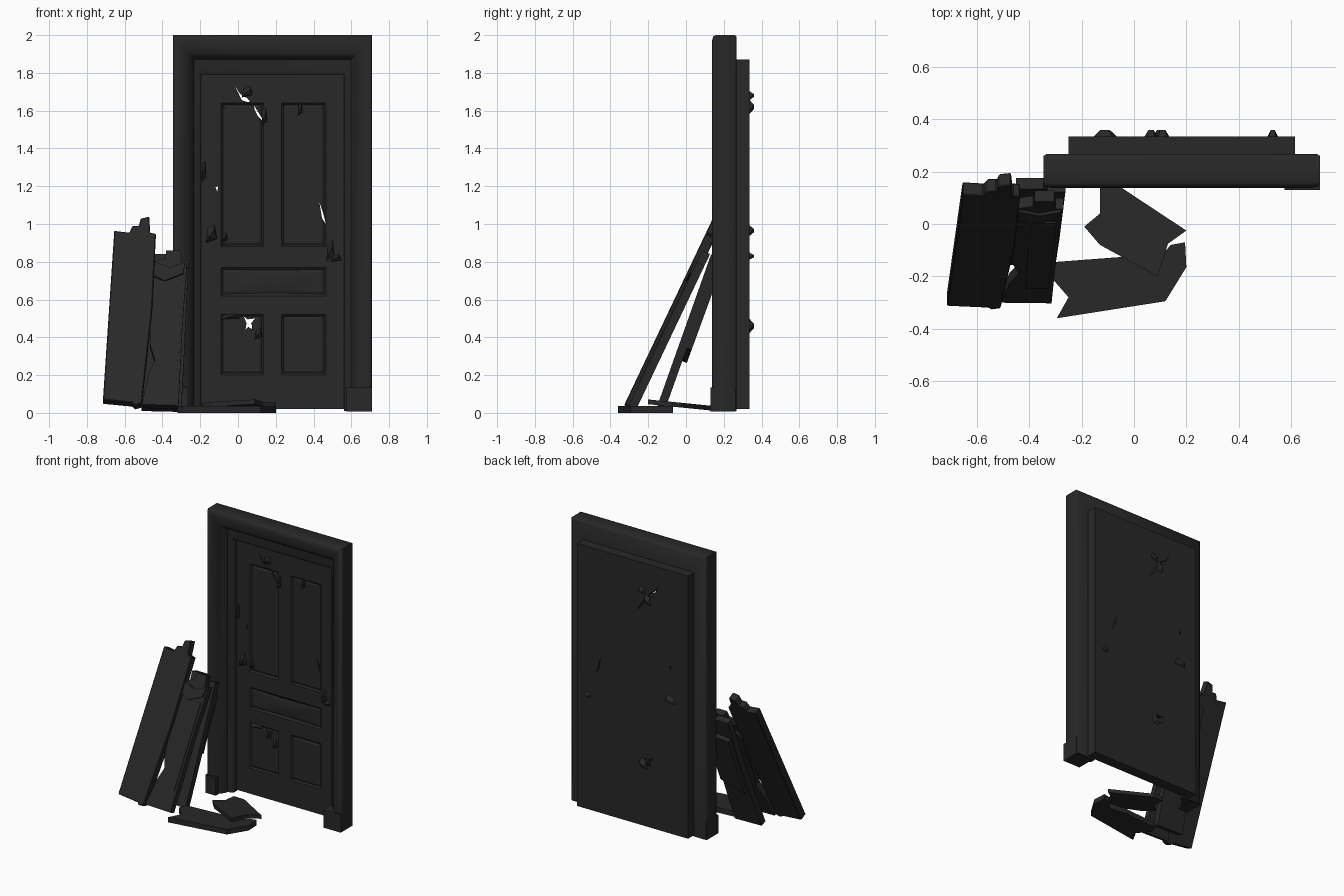
import bpy, bmesh, math
from mathutils import Vector

if "Cube" in bpy.data.objects:
    bpy.data.objects.remove(bpy.data.objects["Cube"])

charcoal = bpy.data.materials.new("charcoal")
charcoal.diffuse_color = (0.021, 0.021, 0.021, 1)
charcoal.use_nodes = True
charcoal.node_tree.nodes["Principled BSDF"].inputs["Base Color"].default_value = charcoal.diffuse_color


def finish(bm, name):
    bmesh.ops.recalc_face_normals(bm, faces=bm.faces)
    me = bpy.data.meshes.new(name)
    bm.to_mesh(me)
    bm.free()
    me.materials.append(charcoal)
    ob = bpy.data.objects.new(name, me)
    bpy.context.collection.objects.link(ob)
    return ob


def select(ob):
    bpy.ops.object.select_all(action='DESELECT')
    ob.select_set(True)
    bpy.context.view_layer.objects.active = ob


def smooth(ob, angle=30):
    select(ob)
    bpy.ops.object.shade_smooth_by_angle(angle=math.radians(angle))


def bevel(ob, width):
    m = ob.modifiers.new("bevel", 'BEVEL')
    m.width, m.segments, m.limit_method = width, 1, 'ANGLE'


def prism(name, pts, vec):
    """Extrude a 3D outline along a vector."""
    bm = bmesh.new()
    f = bm.faces.new([bm.verts.new(p) for p in pts])
    r = bmesh.ops.extrude_face_region(bm, geom=[f])
    bmesh.ops.translate(bm, vec=vec, verts=[v for v in r['geom'] if isinstance(v, bmesh.types.BMVert)])
    return finish(bm, name)


def leaning(name, outline, y0, k, t):
    """Plank drawn in front view (x, z), leaning back by k, thickness t."""
    back = Vector((0, 1, -k)).normalized() * t
    return prism(name, [(x, y0 + k * z, z) for x, z in outline], back)


def box(name, x0, x1, y0, y1, z0, z1):
    return prism(name, [(x0, y0, z0), (x1, y0, z0), (x1, y0, z1), (x0, y0, z1)], (0, y1 - y0, 0))


def surround(name, profile, x0, x1, z0, z1):
    """Sweep (side inset, top inset, y) round a doorway with mitred corners."""
    bm = bmesh.new()
    rows = [[bm.verts.new(p) for p in ((x0 + d, y, z0), (x0 + d, y, z1 - e), (x1 - d, y, z1 - e), (x1 - d, y, z0))]
            for d, e, y in profile]
    for a, b in zip(rows, rows[1:] + rows[:1]):
        for i in range(3):
            bm.faces.new((a[i], a[i + 1], b[i + 1], b[i]))
    bm.faces.new([r[0] for r in rows])
    bm.faces.new([r[3] for r in rows])
    ob = finish(bm, name)
    smooth(ob, 50)
    return ob


# Casing with a coved inner face, stop and reveal down to the door leaf
surround("door_casing", [(0, 0, .158), (.008, .008, .143), (.03, .03, .138), (.06, .07, .147), (.085, .1, .165),
                         (.105, .12, .19), (.112, .13, .215), (.14, .19, .225), (.15, .21, .235), (.15, .21, .265),
                         (.01, .01, .268), (0, 0, .258)], -.345, .71, .01, 2)

# Plinth blocks at the casing feet
for name, a, b in (("plinth_left", -.345, -.265), ("plinth_right", .575, .71)):
    box(name, a, b, .13, .262, .008, .135)

# Door leaf: front grid, extruded, with sunk panels
xs = [-.25, -.09, .135, .23, .465, .615]
zs = [.02, .2, .52, .62, .77, .88, 1.64, 1.87]
bm = bmesh.new()
grid = [[bm.verts.new((x, .26, z)) for x in xs] for z in zs]
cell = {(i, j): bm.faces.new((grid[j][i], grid[j][i + 1], grid[j + 1][i + 1], grid[j + 1][i]))
        for j in range(len(zs) - 1) for i in range(len(xs) - 1)}
bmesh.ops.recalc_face_normals(bm, faces=bm.faces)
if cell[0, 0].normal.y > 0:
    bmesh.ops.reverse_faces(bm, faces=bm.faces)
rim = [e for e in bm.edges if e.is_boundary]
r = bmesh.ops.extrude_edge_only(bm, edges=rim)
bmesh.ops.translate(bm, vec=(0, .075, 0), verts=[v for v in r['geom'] if isinstance(v, bmesh.types.BMVert)])
bmesh.ops.contextual_create(bm, geom=[e for e in r['geom'] if isinstance(e, bmesh.types.BMEdge)])
for group in ([(1, 1)], [(3, 1)], [(1, 5)], [(3, 5)], [(1, 3), (2, 3), (3, 3)]):
    faces = [cell[c] for c in group]
    bmesh.ops.inset_region(bm, faces=faces, thickness=.014, depth=-.01)
    bmesh.ops.inset_region(bm, faces=faces, thickness=.018, depth=.006)
door = finish(bm, "door_leaf")

# Ragged holes punched through the door
holes = [
    [(-.02, 1.735), (.01, 1.69), (.05, 1.665), (.09, 1.62), (.145, 1.53), (.105, 1.57), (.07, 1.64), (.02, 1.655)],
    [(.03, .51), (.05, .495), (.09, .50), (.07, .475), (.08, .44), (.055, .455), (.04, .44), (.045, .475)],
    [(.43, 1.12), (.45, 1.06), (.465, 1.0), (.445, 1.03)],
    [(-.12, 1.195), (-.105, 1.2), (-.11, 1.17)],
]
for h in holes:
    cutter = prism("hole_cutter", [(x, .1, z) for x, z in h], (0, .4, 0))
    cutter.hide_render = True
    m = door.modifiers.new("hole", 'BOOLEAN')
    m.operation, m.solver, m.object = 'DIFFERENCE', 'EXACT', cutter
    select(door)
    bpy.ops.object.modifier_apply(modifier=m.name)
    bpy.data.objects.remove(cutter)
smooth(door, 20)


def splinter(i, x, z, y, w, h, out):
    """Wedge of torn wood, attached at plane y and curling out."""
    bm = bmesh.new()
    a = [bm.verts.new(p) for p in ((x - w, y, z - h), (x + w, y, z - h * .6), (x + w * .5, y, z + h), (x - w * .7, y, z + h * .5))]
    tip = [bm.verts.new((x - w * .4, y + out, z - h * .3)), bm.verts.new((x + w * .4, y + out, z + h * .3))]
    for f in ((a[3], a[2], a[1], a[0]), (a[0], a[1], tip[0]), (a[1], tip[1], tip[0]), (a[1], a[2], tip[1]),
              (a[2], a[3], tip[1]), (a[3], tip[0], tip[1]), (a[3], a[0], tip[0])):
        bm.faces.new(f)
    finish(bm, "splinter_%d" % i)


for i, s in enumerate([
        (.11, 1.68, .334, .025, .025, .025), (.065, 1.62, .334, .025, .04, .025), (-.11, .965, .334, .045, .03, .025),
        (.53, .83, .334, .02, .02, .025), (.10, .46, .334, .03, .04, .025), (-.14, .95, .261, .03, .05, -.03),
        (-.07, .93, .261, .015, .025, -.02), (.49, .86, .261, .02, .06, -.02), (.52, .82, .261, .03, .02, -.02),
        (.05, 1.7, .261, .03, .03, -.02), (.14, 1.57, .261, .015, .05, -.02), (-.04, .51, .261, .05, .015, -.02),
        (.11, .42, .261, .02, .03, -.02), (-.18, 1.28, .261, .012, .06, -.02), (.33, 1.61, .261, .012, .035, -.02)]):
    splinter(i, *s)

# Broken planks leaning beside the frame
bevel(leaning("plank_front", [(-.715, .07), (-.56, .055), (-.545, .04), (-.51, .05), (-.455, .55), (-.435, .95),
                              (-.465, .955), (-.47, 1.04), (-.515, 1.03), (-.525, .99), (-.56, .99), (-.575, .955),
                              (-.655, .965)], -.347, .475, .055), .004)
leaning("plank_panelled", [(-.51, .045), (-.315, .04), (-.295, .45), (-.27, .80), (-.30, .80), (-.305, .86), (-.38, .86),
                           (-.385, .82), (-.45, .80), (-.43, .73), (-.465, .70), (-.465, .36), (-.44, .28),
                           (-.475, .2)], -.322, .475, .045)
leaning("plank_panel_field", [(-.415, .17), (-.325, .17), (-.295, .70), (-.395, .70)], -.328, .475, .02)
leaning("plank_splintered_edge", [(-.45, .73), (-.39, .70), (-.29, .74), (-.28, .80), (-.36, .77), (-.44, .80)],
        -.335, .475, .03)
leaning("plank_rear", [(-.51, .025), (-.30, .02), (-.285, .3), (-.262, .81), (-.33, .81), (-.345, .84), (-.45, .84),
                       (-.46, .5)], -.165, .355, .045)
leaning("plank_rear_bulge", [(-.46, .28), (-.29, .35), (-.27, .72), (-.44, .7)], -.14, .365, .045)

# Broken pieces lying on the floor
prism("floor_piece_front", [(x, y, 0) for x, y in (
    (-.295, -.36), (.12, -.295), (.2, -.165), (.195, -.07), (.14, -.08), (.09, -.14), (-.035, -.125), (-.3, -.145),
    (-.32, -.2), (-.25, -.28))], (0, 0, .036))
prism("floor_piece_back", [(x, y, .012 + (.14 - y) * .1) for x, y in (
    (-.13, .14), (-.05, .14), (.2, -.025), (.13, -.075), (.09, -.2), (-.13, -.08), (-.19, -.01), (-.13, .04))],
    (0, 0, .025))
